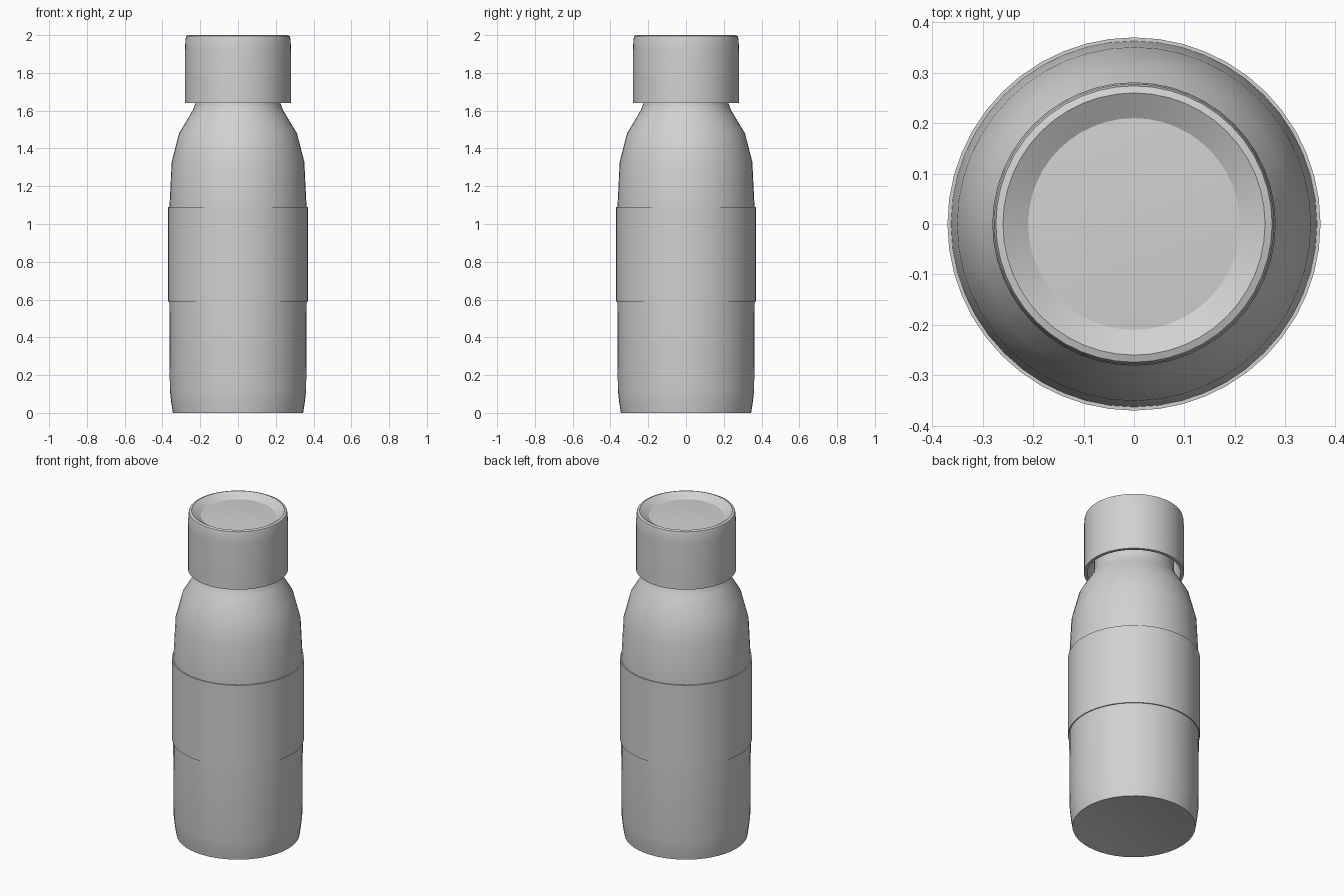
import bpy, bmesh, math

if "Cube" in bpy.data.objects:
    bpy.data.objects.remove(bpy.data.objects["Cube"])

SEGMENTS = 48


def make_material(name, rgb):
    mat = bpy.data.materials.new(name)
    mat.diffuse_color = (*rgb, 1.0)
    mat.use_nodes = True
    mat.node_tree.nodes["Principled BSDF"].inputs["Base Color"].default_value = mat.diffuse_color
    return mat


def lathe(name, profile, mat, closed=False):
    """Revolve (radius, z) points around z; radius 0 makes a pole."""
    bm = bmesh.new()
    rings = []
    for r, z in profile:
        if r == 0:
            rings.append([bm.verts.new((0, 0, z))])
        else:
            rings.append([bm.verts.new((r * math.cos(math.tau * i / SEGMENTS),
                                        r * math.sin(math.tau * i / SEGMENTS), z))
                          for i in range(SEGMENTS)])
    pairs = list(zip(rings, rings[1:]))
    if closed:
        pairs.append((rings[-1], rings[0]))
    for a, b in pairs:
        for i in range(SEGMENTS):
            j = (i + 1) % SEGMENTS
            if len(a) == 1:
                bm.faces.new((a[0], b[j], b[i]))
            elif len(b) == 1:
                bm.faces.new((a[i], a[j], b[0]))
            else:
                bm.faces.new((a[i], a[j], b[j], b[i]))
    bmesh.ops.recalc_face_normals(bm, faces=bm.faces)
    mesh = bpy.data.meshes.new(name)
    bm.to_mesh(mesh)
    bm.free()
    mesh.materials.append(mat)
    obj = bpy.data.objects.new(name, mesh)
    bpy.context.collection.objects.link(obj)
    bpy.ops.object.select_all(action='DESELECT')
    obj.select_set(True)
    bpy.context.view_layer.objects.active = obj
    bpy.ops.object.shade_smooth_by_angle(angle=math.radians(28))
    return obj


grey = make_material("light grey", (0.64, 0.64, 0.64))

# Bottle body with a shallow hollow base, shoulder and neck
lathe("bottle_body", [
    (0, 0.035), (0.13, 0.03), (0.25, 0.015), (0.345, 0.0),
    (0.353, 0.05), (0.361, 0.12), (0.364, 0.59), (0.363, 1.09),
    (0.351, 1.33), (0.312, 1.48), (0.252, 1.58), (0.24, 1.60),
    (0.225, 1.64), (0.22, 1.90), (0, 1.90)], grey)

# Raised sleeve around the middle
lathe("label_sleeve", [
    (0.362, 0.59), (0.37, 0.59), (0.37, 1.09), (0.362, 1.09)], grey, closed=True)

# Hollow cap with a dished top
lathe("cap", [
    (0, 1.978), (0.11, 1.976), (0.21, 1.97), (0.26, 2.0), (0.274, 1.995),
    (0.278, 1.98), (0.281, 1.92), (0.281, 1.64), (0.262, 1.64),
    (0.255, 1.92), (0, 1.92)], grey)
